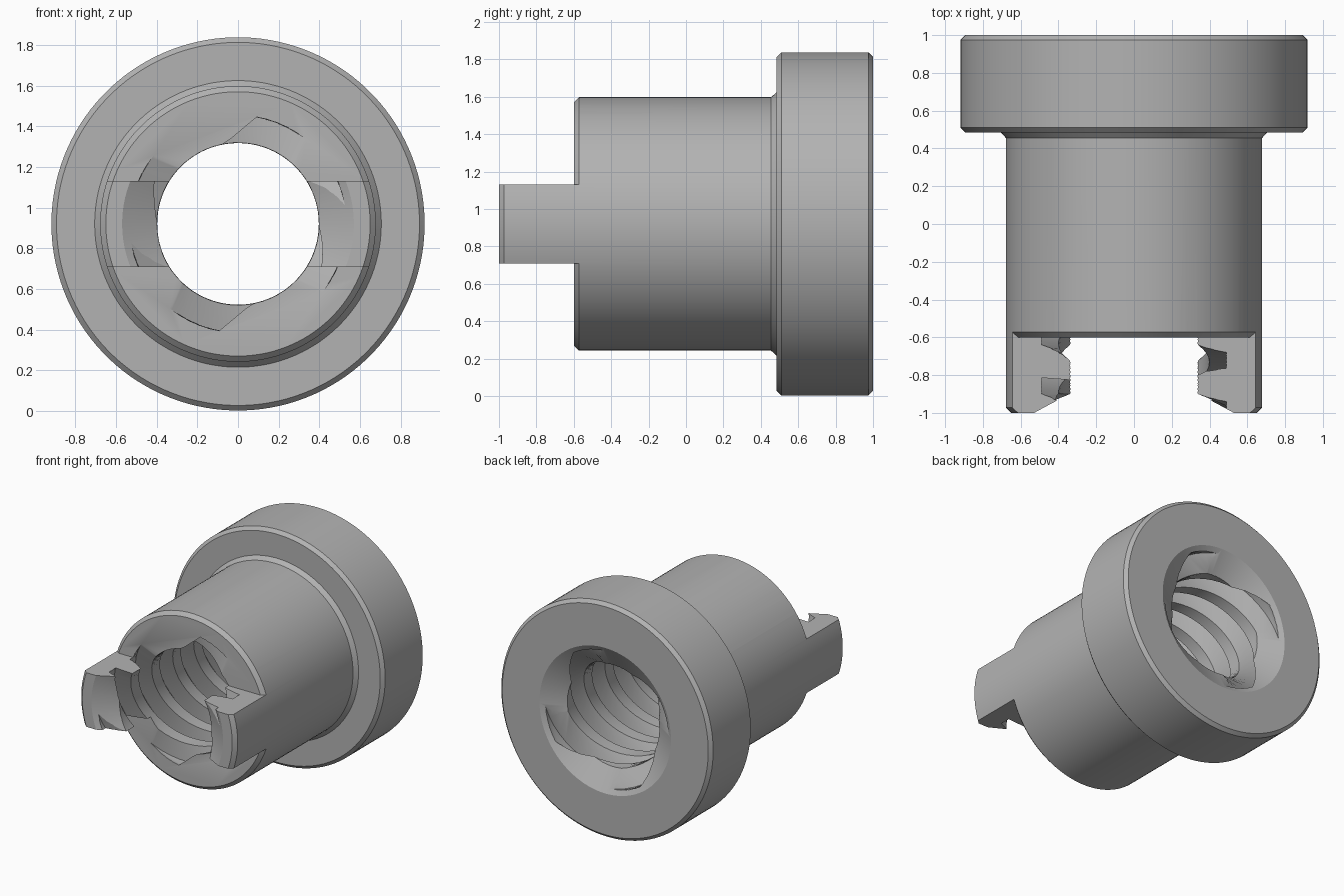
import bpy
import bmesh
import math
from mathutils import Vector

AXIS_Z = 0.92        # height of the turning axis
LEAD = 1.04          # advance of the thread per turn
STARTS = 4
SEGMENTS = 128

if "Cube" in bpy.data.objects:
    bpy.data.objects.remove(bpy.data.objects["Cube"], do_unlink=True)

steel = bpy.data.materials.new("grey_steel")
steel.use_nodes = True
grey = (0.45, 0.45, 0.45, 1)
steel.diffuse_color = grey
steel.node_tree.nodes["Principled BSDF"].inputs["Base Color"].default_value = grey


def finish(name, bm):
    bmesh.ops.recalc_face_normals(bm, faces=bm.faces)
    mesh = bpy.data.meshes.new(name)
    bm.to_mesh(mesh)
    bm.free()
    mesh.materials.append(steel)
    obj = bpy.data.objects.new(name, mesh)
    bpy.context.collection.objects.link(obj)
    return obj


def skin(name, rings):
    """Join closed rings of points into a capped solid."""
    bm = bmesh.new()
    loops = [[bm.verts.new(p) for p in ring] for ring in rings]
    n = len(loops[0])
    for a, b in zip(loops, loops[1:]):
        for i in range(n):
            j = (i + 1) % n
            bm.faces.new((a[i], a[j], b[j], b[i]))
    bm.faces.new(loops[0])
    bm.faces.new(loops[-1])
    return finish(name, bm)


def polar(r, angle, y):
    return Vector((r * math.cos(angle), y, AXIS_Z + r * math.sin(angle)))


def lathe(name, profile):
    """Turn (radius, y) points around the axis."""
    step = math.tau / SEGMENTS
    return skin(name, [[polar(r, (i + 0.5) * step, y) for i in range(SEGMENTS)]
                       for r, y in profile])


def cut(target, cutter):
    mod = target.modifiers.new("cut", 'BOOLEAN')
    mod.operation = 'DIFFERENCE'
    mod.solver = 'EXACT'
    mod.object = cutter
    bpy.context.view_layer.update()
    graph = bpy.context.evaluated_depsgraph_get()
    mesh = bpy.data.meshes.new_from_object(target.evaluated_get(graph))
    target.modifiers.clear()
    target.data = mesh
    bpy.data.objects.remove(cutter, do_unlink=True)


# Turned outer shape: tab end, sleeve, small shoulder and flange
nut = lathe("threaded_flange_nut", [
    (0.65, -1), (0.678, -0.972), (0.678, 0.455), (0.705, 0.485),
    (0.893, 0.485), (0.918, 0.51), (0.918, 0.975), (0.893, 1)])

# Clear the sleeve end except for a central slab that leaves two tabs
notch = lathe("notch_cutter", [
    (0.9, -1.2), (0.9, -0.35), (0.65, -0.6)])
bm = bmesh.new()
bmesh.ops.create_cube(bm, size=1)
bmesh.ops.scale(bm, vec=(3, 3, 0.424), verts=bm.verts)
bmesh.ops.translate(bm, vec=(0, 0, AXIS_Z), verts=bm.verts)
cut(notch, finish("tab_slab", bm))
cut(nut, notch)

# Threaded hole: one four-lobed section twisted along the axis
CREST, ROOT = 0.4, 0.535
lobe = [(CREST, 46)]
lobe += [(ROOT, 51 + 29 * i / 5) for i in range(6)]
lobe += [(CREST, 101 + 35 * i / 6) for i in range(6)]
section = [(r, math.radians(a + 360 * s / STARTS))
           for s in range(STARTS) for r, a in lobe]
rings = []
STEPS = 100
for k in range(STEPS + 1):
    y = -1.103 + 2.206 * k / STEPS
    turn = math.tau * (y + 0.6) / LEAD
    rings.append([polar(r, a + turn, y) for r, a in section])
cut(nut, skin("thread_cutter", rings))

# Lead-in cones at both ends of the hole
for side in (-1, 1):
    cut(nut, lathe("lead_in_cutter", [
        (0.655, side * 1.05), (0.57, side), (0.37, side * 0.882)]))

# Smooth the turned faces, keep machined edges crisp
for obj in bpy.context.selected_objects:
    obj.select_set(False)
nut.select_set(True)
bpy.context.view_layer.objects.active = nut
bpy.ops.object.shade_smooth_by_angle(angle=math.radians(25))
